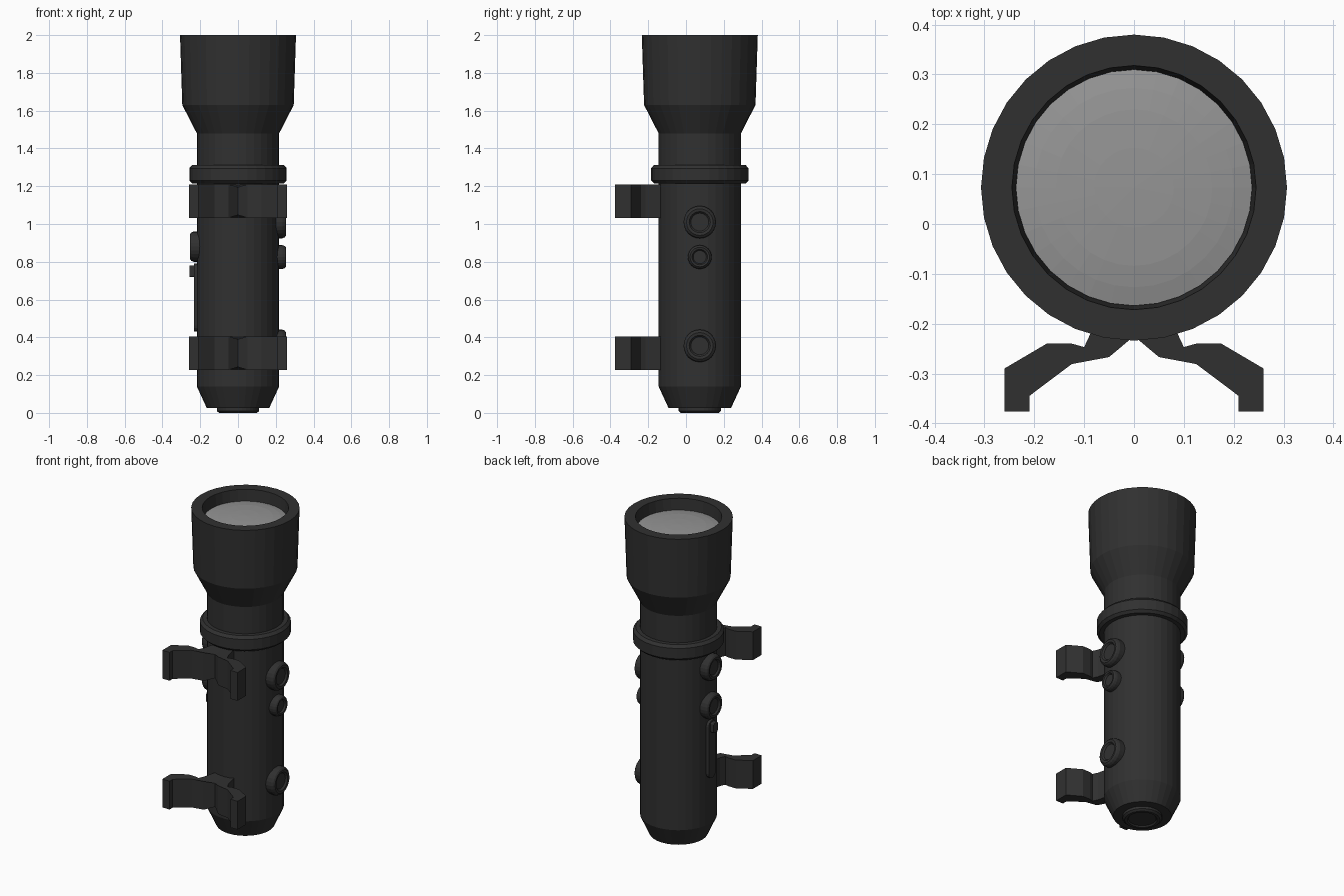
import bpy, bmesh, math
from mathutils import Matrix

if "Cube" in bpy.data.objects:
    bpy.data.objects.remove(bpy.data.objects["Cube"])

CY = 0.073  # y of the torch axis
SIDES = 32


def material(name, v):
    m = bpy.data.materials.new(name)
    m.diffuse_color = (v, v, v, 1)
    m.use_nodes = True
    m.node_tree.nodes["Principled BSDF"].inputs["Base Color"].default_value = m.diffuse_color
    return m


DARK = material("dark_rubber", 0.03)
GLASS = material("pale_glass", 0.3)


def finish(bm, name, mat):
    bmesh.ops.remove_doubles(bm, verts=bm.verts, dist=1e-5)
    bmesh.ops.recalc_face_normals(bm, faces=bm.faces)
    me = bpy.data.meshes.new(name)
    bm.to_mesh(me)
    bm.free()
    me.materials.append(mat)
    ob = bpy.data.objects.new(name, me)
    bpy.context.collection.objects.link(ob)
    return ob


def lathe(name, profile, matrix, sides=SIDES, mat=DARK):
    """Spin (radius, height) points about local z, then place with matrix."""
    bm = bmesh.new()
    vs = [bm.verts.new((r, 0, z)) for r, z in profile]
    es = [bm.edges.new(p) for p in zip(vs, vs[1:])]
    bmesh.ops.spin(bm, geom=vs + es, cent=(0, 0, 0), axis=(0, 0, 1),
                   angle=math.tau, steps=sides, use_merge=True)
    bm.transform(matrix)
    return finish(bm, name, mat)


def prism(name, outline, z0, z1):
    """Extrude an (x, y) outline; points on x = 0 at the front are pinched."""
    bm = bmesh.new()
    rings = []
    for z, d in ((z0, 0.015), (z1, -0.015)):
        rings.append([bm.verts.new((x, y, z + (d if x == 0 and y < -0.2 else 0)))
                      for x, y in outline])
        bm.faces.new(rings[-1])
    n = len(outline)
    for i in range(n):
        j = (i + 1) % n
        if outline[i][0] == 0 and outline[j][0] == 0:
            continue  # open at the mirror plane
        bm.faces.new((rings[0][i], rings[0][j], rings[1][j], rings[1][i]))
    ob = finish(bm, name, DARK)
    ob.modifiers.new("mirror", "MIRROR")
    return ob


axis = Matrix.Translation((0, CY, 0))

# Barrel, flared head and lens recess
lathe("torch_body", [(0, 0.025), (0.165, 0.025), (0.218, 0.14), (0.218, 1.48),
                     (0.295, 1.63), (0.307, 2.0), (0.245, 2.0),
                     (0.237, 1.92), (0, 1.92)], axis)

# Shallow domed lens
lathe("lens", [(0.237, 1.93), (0.2, 1.938), (0.157, 1.944), (0.08, 1.949), (0, 1.951)],
      axis, mat=GLASS)

# Collar below the head
lathe("collar", [(0.21, 1.215), (0.243, 1.215), (0.258, 1.23), (0.258, 1.295),
                 (0.243, 1.312), (0.21, 1.312)], axis)

# Tail cap button
lathe("tail_button", [(0.112, 0.03), (0.112, 0.01), (0.1, 0), (0.085, 0),
                      (0.078, 0.008), (0, 0.008)], axis)

# Dished buttons on both sides: (name, side, z, radius)
for name, side, z, r in (("upper_right_button", 1, 1.01, 0.086),
                         ("small_right_button", 1, 0.825, 0.063),
                         ("lower_right_button", 1, 0.355, 0.086),
                         ("upper_left_button", -1, 1.12, 0.08),
                         ("middle_left_button", -1, 0.88, 0.08)):
    place = Matrix.Translation((0, CY, z)) @ Matrix.Rotation(side * math.pi / 2, 4, 'Y')
    lathe(name, [(r, 0.19), (r, 0.235), (r * 0.93, 0.248), (r * 0.82, 0.255),
                 (r * 0.65, 0.253), (r * 0.55, 0.243), (0, 0.243)], place, sides=24)


# Slide switch on the left: rounded plate and knob
def left_block(name, centre, size, bevel):
    bm = bmesh.new()
    bmesh.ops.create_cube(bm, size=1)
    bm.transform(Matrix.Translation(centre) @ Matrix.Diagonal((*size, 1)))
    edges = [e for e in bm.edges
             if abs(e.verts[0].co.x - e.verts[1].co.x) > size[0] * 0.9]
    bmesh.ops.bevel(bm, geom=edges, offset=bevel, segments=4, profile=0.5,
                    affect='EDGES')
    return finish(bm, name, DARK)


left_block("slide_plate", (-0.213, CY, 0.61), (0.04, 0.07, 0.36), 0.033)
left_block("slide_knob", (-0.235, CY, 0.75), (0.044, 0.04, 0.06), 0.008)

# Two spring clips at the front
half_clip = [(0, -0.13), (0.065, -0.13), (0.085, -0.215), (0.1, -0.247),
             (0.125, -0.24), (0.175, -0.24), (0.26, -0.29), (0.26, -0.376),
             (0.21, -0.376), (0.21, -0.345), (0.125, -0.281), (0.05, -0.267),
             (0, -0.225)]
prism("upper_clip", half_clip, 1.033, 1.21)
prism("lower_clip", half_clip, 0.228, 0.405)
